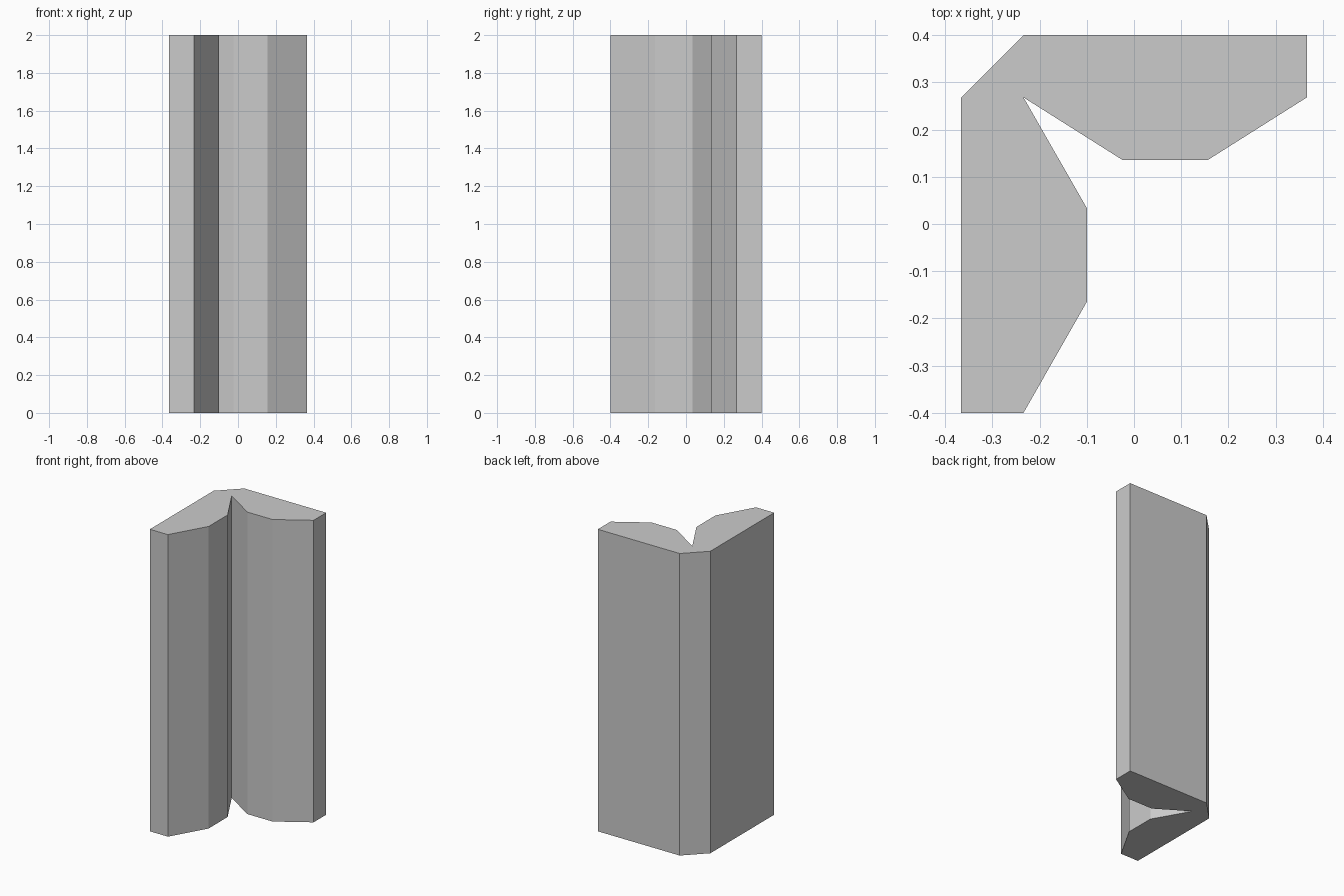
import bpy, bmesh

if "Cube" in bpy.data.objects:
    bpy.data.objects.remove(bpy.data.objects["Cube"])

HEIGHT = 2.0

# Plan outline of the corner post: two tapered wings meeting at a chamfered corner
outline = [
    (-0.234, 0.40), (-0.366, 0.268), (-0.366, -0.40), (-0.234, -0.40),
    (-0.10, -0.165), (-0.10, 0.034), (-0.234, 0.268),
    (-0.025, 0.136), (0.157, 0.136), (0.366, 0.268), (0.366, 0.40),
]


def extrude_profile(name, points, height):
    bm = bmesh.new()
    base = bm.faces.new([bm.verts.new((x, y, 0)) for x, y in points])
    result = bmesh.ops.extrude_face_region(bm, geom=[base], use_keep_orig=True)
    top = [g for g in result["geom"] if isinstance(g, bmesh.types.BMVert)]
    bmesh.ops.translate(bm, verts=top, vec=(0, 0, height))
    bmesh.ops.recalc_face_normals(bm, faces=bm.faces)
    mesh = bpy.data.meshes.new(name)
    bm.to_mesh(mesh)
    bm.free()
    obj = bpy.data.objects.new(name, mesh)
    bpy.context.collection.objects.link(obj)
    return obj


# Solid, flat-shaded corner post
extrude_profile("corner_post", outline, HEIGHT)
